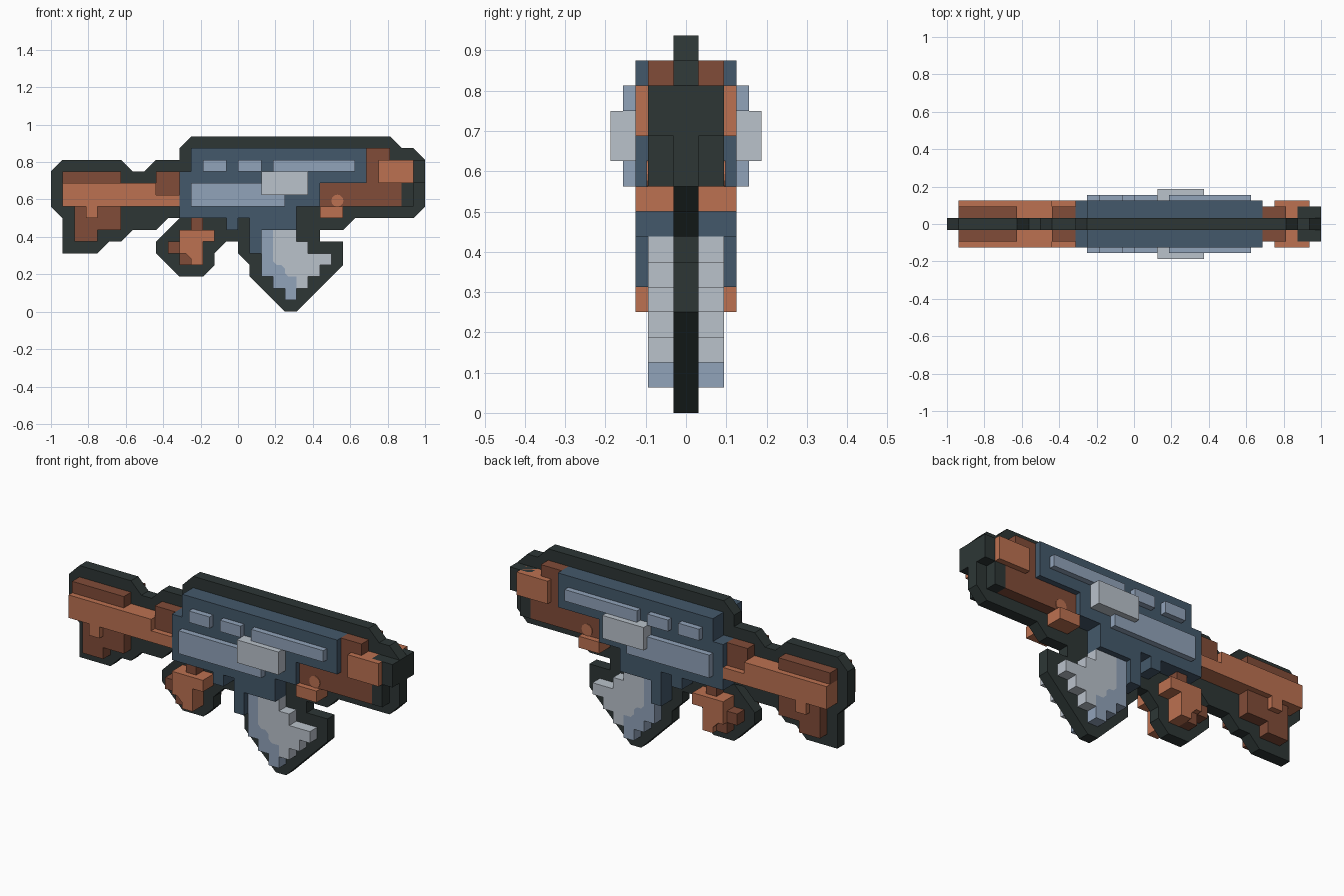
import bpy, bmesh, math

if "Cube" in bpy.data.objects:
    bpy.data.objects.remove(bpy.data.objects["Cube"])

U = 1 / 16  # one grid cell


def material(name, rgb):
    m = bpy.data.materials.new(name)
    lin = [((c / 255 + 0.055) / 1.055) ** 2.4 for c in rgb]
    m.diffuse_color = (*lin, 1)
    m.use_nodes = True
    m.node_tree.nodes["Principled BSDF"].inputs["Base Color"].default_value = m.diffuse_color
    return m


DARK = material("dark_outline", (45, 54, 53))
BROWN = material("dark_wood", (129, 76, 56))
ORANGE = material("light_wood", (188, 113, 81))
BLUE = material("dark_steel", (68, 89, 107))
SLATE = material("mid_steel", (145, 163, 186))
GREY = material("light_steel", (186, 194, 203))


def prism(name, mat, depth, *profiles):
    """Extrude x-z profiles (in cells) symmetrically about y = 0."""
    bm = bmesh.new()
    for pts in profiles:
        face = bm.faces.new([bm.verts.new((x * U, -depth * U, z * U)) for x, z in pts])
        r = bmesh.ops.extrude_face_region(bm, geom=[face])
        verts = [g for g in r["geom"] if isinstance(g, bmesh.types.BMVert)]
        bmesh.ops.translate(bm, verts=verts, vec=(0, 2 * depth * U, 0))
    bmesh.ops.recalc_face_normals(bm, faces=bm.faces)
    me = bpy.data.meshes.new(name)
    bm.to_mesh(me)
    bm.free()
    me.materials.append(mat)
    ob = bpy.data.objects.new(name, me)
    bpy.context.collection.objects.link(ob)
    return ob


def rect(x0, x1, z0, z1):
    return [(x0, z0), (x1, z0), (x1, z1), (x0, z1)]


# Thin dark silhouette plate with chamfered corners
prism("outline_plate", DARK, 0.5, [
    (-16, 12), (-15, 13), (-10, 13), (-9, 12), (-8, 12), (-7, 13), (-5, 13), (-5, 14),
    (-4, 15), (13, 15), (14, 14), (15, 14), (16, 13), (16, 9), (15, 8), (10, 8), (9, 7),
    (7, 7), (7, 6), (9, 6), (9, 4), (5, 0), (4, 0), (1, 3), (1, 4), (0, 5), (0, 6),
    (-1, 6), (-2, 5), (-2, 4), (-3, 3), (-5, 3), (-7, 5), (-7, 6), (-5, 8), (-6, 8),
    (-7, 7), (-9, 7), (-10, 6), (-11, 6), (-12, 5), (-15, 5), (-15, 8), (-16, 9)])

# Dark end cap
prism("end_cap", DARK, 1.5,
      [(14, 9), (15, 9), (15, 11), (16, 11), (16, 13), (14, 13)])

# Left wooden section
prism("left_wood_top", BROWN, 1.5, rect(-15, -10, 11, 12), rect(-7, -5, 10, 12))
prism("left_wood_lower", BROWN, 1.5,
      [(-14, 9), (-14, 6), (-12, 6), (-12, 7), (-10, 7), (-10, 9)])
prism("left_wood_band", ORANGE, 2,
      [(-15, 9), (-13, 9), (-13, 8), (-12, 8), (-12, 9), (-5, 9), (-5, 10), (-7, 10),
       (-7, 11), (-15, 11)])

# Small front grip
prism("grip_shadow", BROWN, 1.5, rect(-4, -3, 7, 8), rect(-6, -5, 5, 6), rect(-5, -4, 4, 5))
prism("grip", ORANGE, 2,
      [(-5, 7), (-5, 5), (-4.5, 5), (-4, 4.5), (-4, 4), (-3, 4), (-3, 6), (-2, 6), (-2, 7)])

# Steel body
prism("body", BLUE, 2,
      [(-4, 14), (11, 14), (11, 11), (7, 11), (7, 9), (5, 9), (5, 7), (2, 7), (2, 5),
       (1, 5), (1, 8), (0, 8), (0, 7), (-1, 7), (-1, 8), (-5, 8), (-5, 12), (-4, 12)])
prism("body_panels", SLATE, 2.5,
      rect(-3, -1, 12, 13), rect(0, 2, 12, 13), rect(3, 10, 12, 13),
      [(-4, 9), (4, 9), (4, 10), (2, 10), (2, 11), (-4, 11)])
prism("body_block", GREY, 3, rect(2, 6, 10, 12))

# Right wooden section
prism("right_wood", BROWN, 1.5,
      [(7, 9), (14, 9), (14, 11), (12, 11), (12, 13), (13, 13), (13, 14), (11, 14),
       (11, 11), (7, 11)])
prism("right_wood_block", ORANGE, 2, rect(12, 15, 11, 13))
prism("right_wood_foot", ORANGE, 2, rect(7, 9, 8, 9))
prism("right_wood_dot", ORANGE, 1.56,
      [(8.5 + 0.52 * math.cos(math.tau * i / 12), 9.5 + 0.52 * math.sin(math.tau * i / 12))
       for i in range(12)])

# Stepped lower blade
prism("blade_edge", SLATE, 1.5,
      [(2, 7), (2, 3), (3, 3), (3, 2), (4, 2), (4, 1), (5, 1), (5, 2), (5, 3), (4.3, 3),
       (4, 3.3), (4, 3.7), (3.7, 4), (3.3, 4), (3, 4.3), (3, 7)])
prism("blade", GREY, 1.5,
      [(3, 7), (3, 4.3), (3.3, 4), (3.7, 4), (4, 3.7), (4, 3.3), (4.3, 3), (5, 3), (5, 2),
       (6, 2), (6, 3), (7, 3), (7, 4), (8, 4), (8, 5), (6, 5), (6, 6), (5, 6), (5, 7)])
